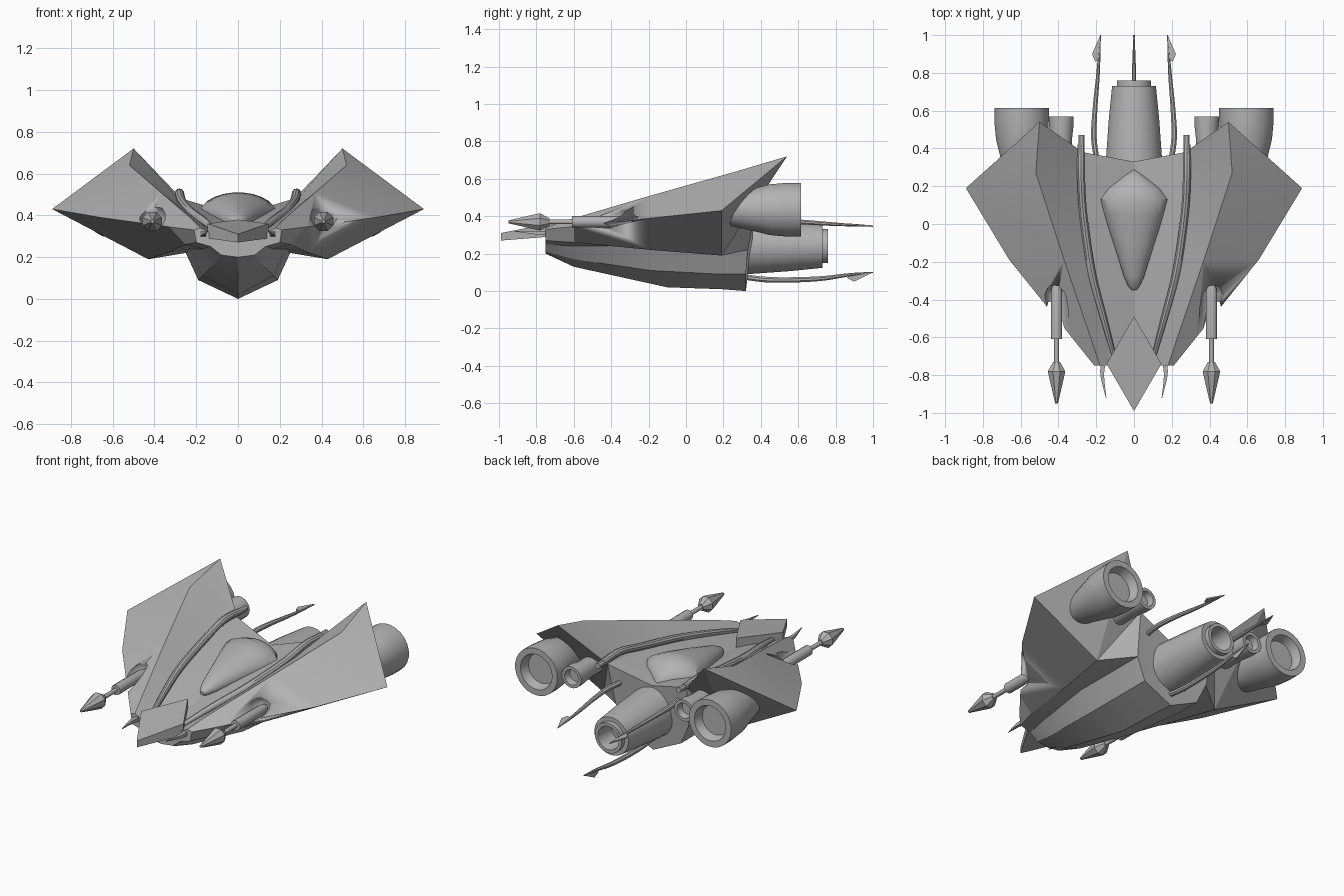
import bpy, bmesh, math
from mathutils import Vector

cube = bpy.data.objects.get("Cube")
if cube:
    bpy.data.objects.remove(cube)

grey = bpy.data.materials.new("hull grey")
grey.use_nodes = True
grey.diffuse_color = (0.45, 0.45, 0.45, 1)
grey.node_tree.nodes["Principled BSDF"].inputs["Base Color"].default_value = (0.45, 0.45, 0.45, 1)


def finish(name, bm, angle=35):
    bmesh.ops.recalc_face_normals(bm, faces=bm.faces)
    me = bpy.data.meshes.new(name)
    bm.to_mesh(me)
    bm.free()
    me.materials.append(grey)
    ob = bpy.data.objects.new(name, me)
    bpy.context.collection.objects.link(ob)
    bpy.ops.object.select_all(action='DESELECT')
    ob.select_set(True)
    bpy.context.view_layer.objects.active = ob
    bpy.ops.object.shade_smooth_by_angle(angle=math.radians(angle))
    return ob


def tube(name, rings, segs=16, angle=35):
    """Skin elliptical rings, each (x, y, z, half width, half height), along y."""
    bm = bmesh.new()
    loops = []
    for x, y, z, rx, rz in rings:
        turn = [2 * math.pi * (i + 0.5) / segs for i in range(segs)]
        loops.append([bm.verts.new((x + rx * math.cos(a), y, z + rz * math.sin(a))) for a in turn])
    for a, b in zip(loops, loops[1:]):
        for i in range(segs):
            j = (i + 1) % segs
            bm.faces.new((a[i], a[j], b[j], b[i]))
    bm.faces.new(loops[0])
    bm.faces.new(loops[-1])
    return finish(name, bm, angle)


def lathe(name, x, z, profile, segs=24, angle=35):
    return tube(name, [(x, y, z, r, r) for y, r in profile], segs, angle)


def curved(path, steps=5):
    """Smooth a path of (x, y, z, radius) points into tube rings."""
    pts = [Vector(p) for p in path]
    pts = [2 * pts[0] - pts[1]] + pts + [2 * pts[-1] - pts[-2]]
    out = []
    for a, b, c, d in zip(pts, pts[1:], pts[2:], pts[3:]):
        for k in range(steps):
            t = k / steps
            out.append(0.5 * (2 * b + (c - a) * t + (2 * a - 5 * b + 4 * c - d) * t * t
                              + (3 * b - a - 3 * c + d) * t ** 3))
    out.append(pts[-2])
    return [(p[0], p[1], p[2], p[3], p[3]) for p in out]


def plate(name, outline, offset):
    """Prism from an outline, extruded by offset."""
    bm = bmesh.new()
    low = [bm.verts.new(p) for p in outline]
    high = [bm.verts.new(Vector(p) + Vector(offset)) for p in outline]
    bm.faces.new(low)
    bm.faces.new(high)
    for i in range(len(low)):
        j = (i + 1) % len(low)
        bm.faces.new((low[i], low[j], high[j], high[i]))
    return finish(name, bm, 10)


# Body and wings: half sections from spine over wing to keel, then mirrored
tip, corner = (0.89, 0.19, 0.43), (0.43, 0.19, 0.19)
sections = [
    [(0, -.75, .28), (.12, -.75, .31), (.18, -.75, .34), (.21, -.75, .33),
     (.2, -.75, .27), (.13, -.75, .25), (.08, -.75, .21), (0, -.75, .2)],
    [(0, -.6, .31), (.15, -.6, .34), (.23, -.6, .39), (.33, -.6, .345),
     (.25, -.6, .26), (.17, -.6, .24), (.11, -.6, .17), (0, -.6, .13)],
    [(0, -.19, .36), (.23, -.19, .41), (.37, -.19, .51), (.66, -.19, .39),
     (.34, -.19, .22), (.23, -.19, .24), (.17, -.19, .11), (0, -.1, .02)],
    [(0, .19, .4), (.27, .19, .46), (.52, .27, .64), tip,
     corner, (.25, .19, .22), (.19, .19, .09), (0, .19, .01)],
    [(0, .33, .4), (.27, .38, .48), (.5, .54, .72), tip,
     corner, (.25, .33, .22), (.19, .32, .09), (0, .32, 0)],
]
bm = bmesh.new()
rows = [[bm.verts.new(p) for p in s] for s in sections]
for a, b in zip(rows, rows[1:]):
    for i in range(len(a) - 1):
        bm.faces.new((a[i], a[i + 1], b[i + 1], b[i]))
bm.faces.new(rows[0])
r = rows[-1]
for ids in ((2, 3, 4), (1, 2, 4), (1, 4, 5), (0, 1, 5, 6, 7)):
    bm.faces.new([r[i] for i in ids])
bmesh.ops.remove_doubles(bm, verts=bm.verts, dist=0.0005)
bmesh.ops.mirror(bm, geom=bm.verts[:] + bm.edges[:] + bm.faces[:], axis='X', merge_dist=0.0005)
bmesh.ops.remove_doubles(bm, verts=bm.verts, dist=0.0005)
body = finish("body_and_wings", bm, 16)

# Round recesses in the wings around the guns
for side in (-1, 1):
    cutter = lathe("gun_recess", side * 0.41, 0.395,
                   [(-0.8, .062), (-0.37, .062), (-0.33, .045), (-0.31, .015)], 12)
    cutter.hide_render = True
    bpy.context.view_layer.objects.active = body
    mod = body.modifiers.new("recess", 'BOOLEAN')
    mod.operation, mod.solver, mod.object = 'DIFFERENCE', 'EXACT', cutter
    bpy.ops.object.modifier_apply(modifier=mod.name)
    bpy.data.objects.remove(cutter)

# Nose wedge: a diamond thinner at its tip
nose = plate("nose_wedge", [(0, -.99, .27), (.145, -.74, .29), (0, -.49, .31), (-.145, -.74, .29)],
             (0, 0, 0.07))
for v in nose.data.vertices:
    if v.co.y < -0.9 and v.co.z > 0.3:
        v.co.z = 0.31

# Teardrop canopy
canopy = [(-.35, .36, .012, .01), (-.33, .365, .03, .025), (-.28, .37, .053, .045), (-.1, .39, .11, .075),
          (.05, .4, .16, .098), (.13, .405, .185, .105), (.19, .405, .14, .085),
          (.25, .4, .06, .05), (.285, .395, .01, .01)]
tube("canopy", [(0, y, z, rx, rz) for y, z, rx, rz in canopy], 24, 40)

# Central engine with collar and hollow nozzle
lathe("main_engine", 0, .24, [(.2, .16), (.34, .15), (.55, .135), (.73, .117), (.73, .092),
                              (.76, .092), (.76, .072), (.64, .06)])

# Lower tail spike with barb
tube("tail_spike", curved([(0, .28, .08, .016), (0, .45, .06, .016), (0, .7, .065, .014),
                           (0, .88, .088, .009), (0, 1, .1, .003)]), 8)
plate("tail_barb", [(-.004, 1, .1), (-.004, .9, .05), (-.004, .86, .07), (-.004, .88, .09)], (.008, 0, 0))

for s, side in ((1, "left"), (-1, "right")):
    # Wing engines
    lathe(side + "_wing_engine", s * .595, .435,
          [(.2, .07), (.25, .09), (.36, .115), (.45, .137), (.54, .145),
           (.615, .145), (.615, .108), (.56, .092)])
    lathe(side + "_small_engine", s * .385, .44,
          [(.2, .055), (.45, .058), (.52, .066), (.57, .066), (.57, .047), (.53, .04)], 16)

    # Gun: barrel, rod and arrow head
    lathe(side + "_gun_barrel", s * .41, .37,
          [(-.29, .01), (-.33, .024), (-.36, .031), (-.61, .031), (-.61, .013), (-.74, .013)], 12)
    lathe(side + "_gun_head", s * .41, .37,
          [(-.73, .02), (-.78, .05), (-.81, .043), (-.95, .008)], 8, 20)

    # Pipe running over the body with a thinner end
    tube(side + "_pipe", curved([(s * .1, -.72, .32, .012), (s * .16, -.5, .37, .019),
                                 (s * .225, -.25, .415, .022), (s * .268, .05, .465, .022),
                                 (s * .28, .25, .505, .022), (s * .28, .42, .5, .02)]), 10)
    lathe(side + "_pipe_end", s * .278, .5, [(.4, .018), (.47, .018)], 8)

    # Rear feeler with barb
    tube(side + "_feeler", curved([(s * .19, .3, .375, .016), (s * .212, .45, .375, .016),
                                   (s * .207, .6, .37, .014), (s * .19, .8, .357, .01),
                                   (s * .178, 1, .347, .003)]), 8)
    plate(side + "_feeler_barb", [(s * .178, 1, .343), (s * .222, .9, .35), (s * .205, .86, .354),
                                  (s * .185, .87, .35)], (0, 0, .008))

    # Front fang
    tube(side + "_fang", curved([(s * .16, -.72, .31, .018), (s * .168, -.8, .312, .014),
                                 (s * .148, -.92, .32, .002)]), 4, 20)
